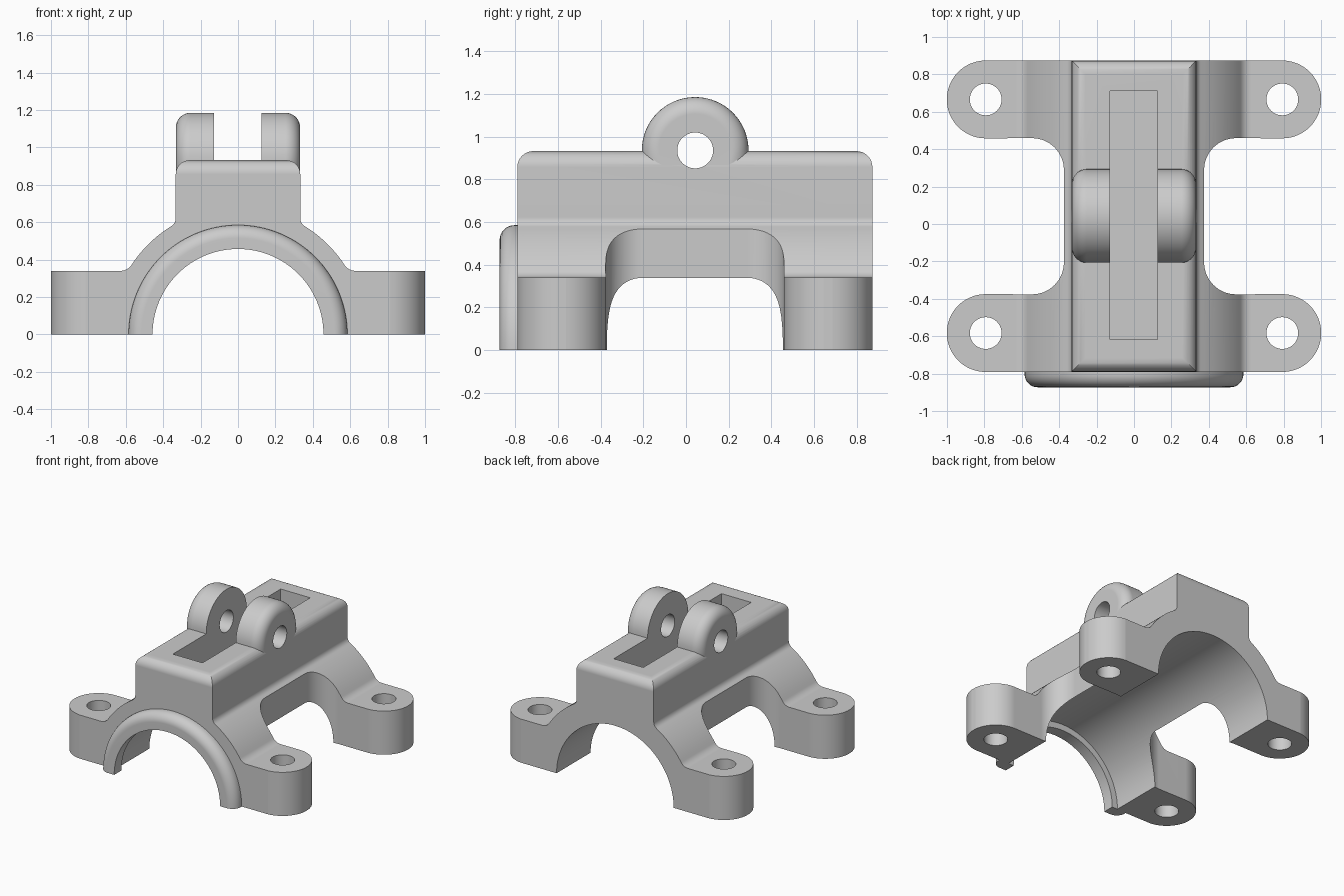
import bpy, bmesh
from math import radians, degrees, cos, sin, atan2, sqrt

cube = bpy.data.objects.get("Cube")
if cube:
    bpy.data.objects.remove(cube, do_unlink=True)

# Single material
grey = bpy.data.materials.new("plain_grey")
grey.use_nodes = True
colour = (0.6, 0.6, 0.6, 1)
grey.diffuse_color = colour
grey.node_tree.nodes["Principled BSDF"].inputs["Base Color"].default_value = colour

# Main dimensions
FRONT, BACK = -0.79, 0.873
BORE, SHELL = 0.505, 0.68
BLOCK, TOP, FOOT = 0.333, 0.932, 0.34
FEET_Y, FOOT_X, FOOT_R = (-0.583, 0.666), 0.793, 0.207
PIN_Y, PIN_Z = 0.043, 0.935


def arc(cx, cy, r, a0, a1, n=16):
    steps = [radians(a0 + (a1 - a0) * i / n) for i in range(n + 1)]
    return [(cx + r * cos(a), cy + r * sin(a)) for a in steps]


def mirrored(half):
    return half + [(-x, y) for x, y in reversed(half)]


def along_x(u, v, w):
    return (w, u, v)


def along_y(u, v, w):
    return (u, w, v)


def along_z(u, v, w):
    return (u, v, w)


def finish(name, bm):
    bmesh.ops.recalc_face_normals(bm, faces=bm.faces[:])
    mesh = bpy.data.meshes.new(name)
    bm.to_mesh(mesh)
    bm.free()
    mesh.materials.append(grey)
    obj = bpy.data.objects.new(name, mesh)
    bpy.context.collection.objects.link(obj)
    return obj


def prism(name, pts, lo, hi, place, rounded=None, radius=0):
    """Extrude an outline; round the edges whose two ends pass a test."""
    bm = bmesh.new()
    a, b = [[bm.verts.new(place(u, v, w)) for u, v in pts] for w in (lo, hi)]
    bm.faces.new(a)
    bm.faces.new(b)
    for i in range(len(pts)):
        bm.faces.new((a[i - 1], a[i], b[i], b[i - 1]))
    bmesh.ops.recalc_face_normals(bm, faces=bm.faces[:])
    if rounded:
        edges = [e for e in bm.edges if rounded(e.verts[0].co, e.verts[1].co)]
        bmesh.ops.bevel(bm, geom=edges, offset=radius, offset_type='OFFSET',
                        segments=8, profile=0.5, affect='EDGES')
    return finish(name, bm)


def activate(obj):
    bpy.ops.object.select_all(action='DESELECT')
    obj.select_set(True)
    bpy.context.view_layer.objects.active = obj


def combine(obj, other, operation):
    mod = obj.modifiers.new(operation.lower(), 'BOOLEAN')
    mod.operation, mod.solver, mod.object = operation, 'EXACT', other
    activate(obj)
    bpy.ops.object.modifier_apply(modifier=mod.name)
    bpy.data.objects.remove(other, do_unlink=True)


def smooth(obj):
    activate(obj)
    bpy.ops.object.shade_smooth_by_angle(angle=radians(30))
    mod = obj.modifiers.new("even_shading", 'WEIGHTED_NORMAL')
    mod.keep_sharp = True


# Cap cross-section: feet, arched shell and block joined by fillets
r1, r2 = 0.07, 0.05
x1, z1 = sqrt((SHELL + r1) ** 2 - (FOOT + r1) ** 2), FOOT + r1
x2, z2 = BLOCK + r2, sqrt((SHELL + r2) ** 2 - (BLOCK + r2) ** 2)
t1, t2 = degrees(atan2(z1, x1)), degrees(atan2(z2, x2))
half = [(1, 0), (1, FOOT)]
half += arc(x1, z1, r1, -90, t1 - 180, 8)
half += arc(0, 0, SHELL, t1, t2, 12)[1:-1]
half += arc(x2, z2, r2, t2 - 180, -180, 8)
half += [(BLOCK, TOP)]
section = mirrored(half) + arc(0, 0, BORE, 180, 0, 64)
body = prism("bearing_cap", section, FRONT, BACK, along_y,
             lambda p, q: min(p.z, q.z) > TOP - 0.01, 0.075)

# Plan outline: four rounded feet with filleted side openings
y0, y1 = FEET_Y
waist, fr = 0.375, 0.17
half = arc(FOOT_X, y0, FOOT_R + 0.001, -90, 90, 32)
half += arc(waist + fr, y0 + FOOT_R + fr, fr, -90, -180)
half += arc(waist + fr, y1 - FOOT_R - fr, fr, 180, 90)
half += arc(FOOT_X, y1, FOOT_R + 0.001, -90, 90, 32)
combine(body, prism("plan", mirrored(half), -0.2, 1.5, along_z), 'INTERSECT')

# Hinge lugs: one rounded barrel, split by the slot below
barrel = prism("lugs", arc(PIN_Y, PIN_Z, 0.25, 0, 360, 64)[:-1],
               -BLOCK + 0.001, BLOCK - 0.001, along_x,
               lambda p, q: p.x * q.x > 0, 0.078)
combine(body, barrel, 'UNION')

# Long slot, hinge pin hole and bolt holes
slot = [(-0.129, -0.618), (0.126, -0.618), (0.126, 0.71), (-0.129, 0.71)]
combine(body, prism("slot", slot, 0.65, 1.5, along_z), 'DIFFERENCE')
pin = arc(PIN_Y, PIN_Z, 0.084, 0, 360, 40)[:-1]
combine(body, prism("pin_hole", pin, -1, 1, along_x), 'DIFFERENCE')
for side in (-1, 1):
    for y in FEET_Y:
        bolt = arc(side * FOOT_X, y, 0.085, 0, 360, 40)[:-1]
        combine(body, prism("bolt_hole", bolt, -0.5, 0.8, along_z), 'DIFFERENCE')
smooth(body)

# Front collar: half ring with a rounded outer edge
lip = [(0.457, -0.785), (0.457, -0.873)]
lip += arc(0.515, -0.803, 0.07, -90, 0, 8) + [(0.585, -0.785)]
bm = bmesh.new()
rings = [[bm.verts.new((r * cos(a), y, r * sin(a))) for r, y in lip]
         for a in (radians(180 * i / 64) for i in range(65))]
for p, q in zip(rings, rings[1:]):
    for i in range(len(lip)):
        bm.faces.new((p[i - 1], p[i], q[i], q[i - 1]))
bm.faces.new(rings[0])
bm.faces.new(rings[-1])
smooth(finish("front_collar", bm))
